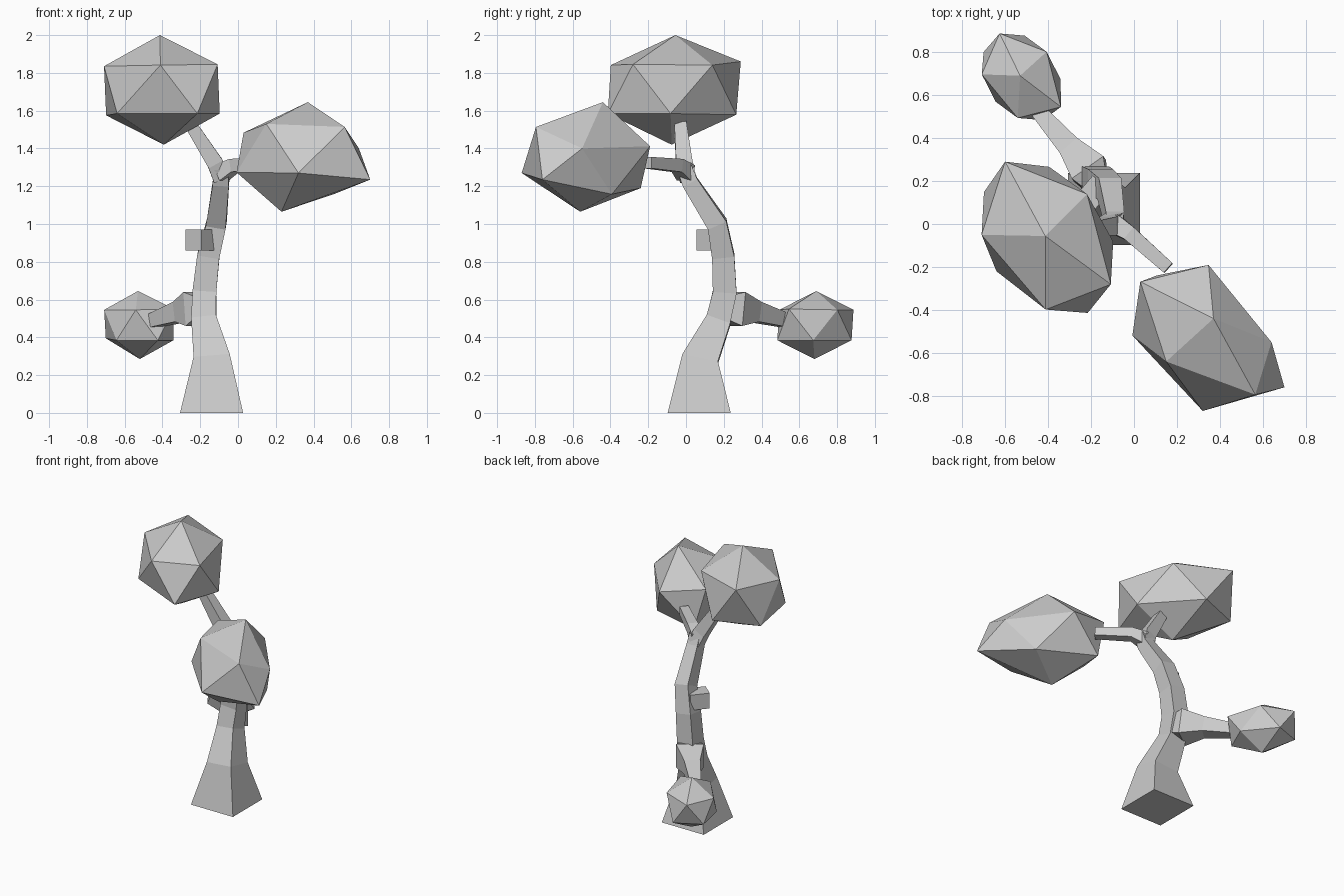
import bpy, bmesh
from mathutils import Vector, Matrix

if "Cube" in bpy.data.objects:
    bpy.data.objects.remove(bpy.data.objects["Cube"])


def finish(name, bm):
    bmesh.ops.recalc_face_normals(bm, faces=bm.faces)
    me = bpy.data.meshes.new(name)
    bm.to_mesh(me)
    bm.free()
    ob = bpy.data.objects.new(name, me)
    bpy.context.collection.objects.link(ob)
    return ob


def limb(name, stations, hint, grounded=False):
    """Square-section limb lofted through (x, y, z, half_width) stations."""
    bm = bmesh.new()
    pts = [Vector(s[:3]) for s in stations]
    rings = []
    for i, (p, s) in enumerate(zip(pts, stations)):
        t = (pts[min(i + 1, len(pts) - 1)] - pts[max(i - 1, 0)]).normalized()
        if grounded and i == 0:
            t = Vector((0, 0, 1))
        u = Vector(hint).cross(t).normalized()
        v = t.cross(u)
        rings.append([bm.verts.new(p + s[3] * (a * u + b * v))
                      for a, b in ((1, 1), (-1, 1), (-1, -1), (1, -1))])
    for r0, r1 in zip(rings, rings[1:]):
        for k in range(4):
            n = (k + 1) % 4
            bm.faces.new((r0[k], r0[n], r1[n], r1[k]))
    bm.faces.new(rings[0])
    bm.faces.new(rings[-1])
    return finish(name, bm)


def foliage(name, centre, ax, ay, az, corners=()):
    """Icosahedron stretched along three axes; chosen corners pulled into place."""
    bm = bmesh.new()
    m = Matrix((ax, ay, az)).transposed().to_4x4()
    m.translation = centre
    bmesh.ops.create_icosphere(bm, subdivisions=1, radius=1, matrix=m)
    for c in corners:
        c = Vector(c)
        min(bm.verts, key=lambda v: (v.co - c).length).co = c
    return finish(name, bm)


# Trunk
limb("trunk", [(-.14, .07, 0, .167), (-.138, .075, .285, .096),
               (-.18, .172, .49, .066), (-.178, .205, .64, .063),
               (-.157, .197, .83, .059), (-.115, .165, 1.0, .053),
               (-.09, .022, 1.22, .043), (-.09, -.01, 1.3, .04)],
     (0, 1, 0), grounded=True)

# Branches
UP = (0, 0, 1)
limb("upper_branch", [(-.09, .01, 1.24, .042), (-.12, -.01, 1.32, .043),
                      (-.25, -.03, 1.525, .032)], (0, 1, 0))
limb("side_branch", [(-.09, .0, 1.27, .045), (-.02, -.045, 1.31, .035),
                     (.16, -.205, 1.325, .03)], UP)
limb("lower_branch", [(-.18, .19, .56, .06), (-.21, .255, .55, .09),
                      (-.3, .36, .535, .053), (-.45, .53, .487, .035)], UP)
limb("cut_stub", [(-.15, .19, .915, .055), (-.235, .09, .915, .055)], UP)

# Foliage clumps
foliage("top_foliage", (-.403, -.066, 1.71), (.335, -.245, .006),
        (.113, .316, 0), (-.01, .01, .29),
        [(-.6, .29, 1.86), (-.64, -.22, 1.585)])
foliage("side_foliage", (.335, -.517, 1.352), (.359, -.037, -.052),
        (-.128, .355, -.06), (.048, .078, .28),
        [(.7, -.76, 1.235), (.37, -.44, 1.645), (.23, -.56, 1.065),
         (.32, -.87, 1.27), (.15, -.64, 1.53), (.64, -.55, 1.4)])
foliage("lower_foliage", (-.525, .685, .465), (.193, -.144, 0),
        (.079, .181, 0), (-.005, .005, .18),
        [(-.34, .545, .55), (-.7, .8, .395)])
